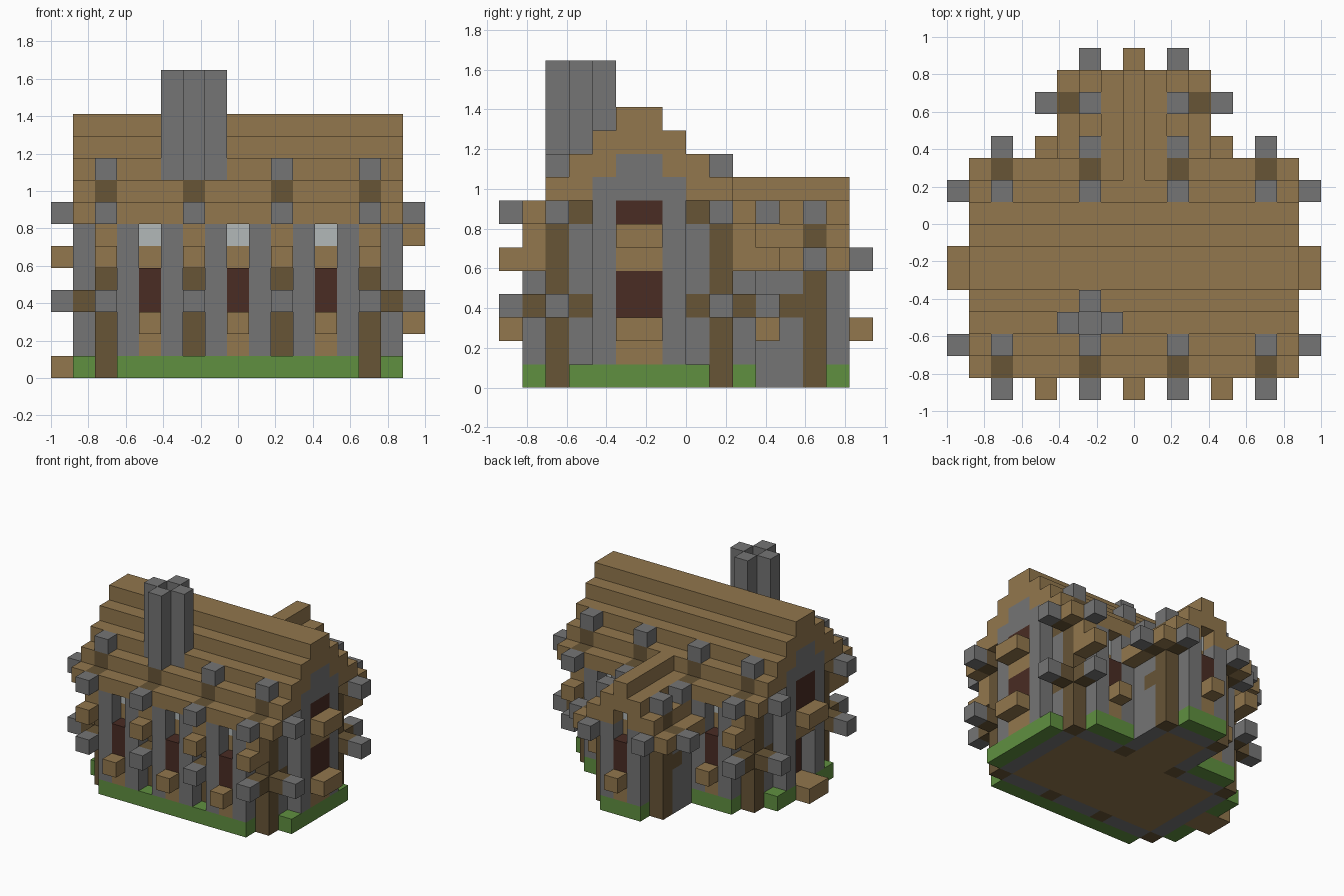
import bpy
import bmesh
from mathutils import Vector

if "Cube" in bpy.data.objects:
    bpy.data.objects.remove(bpy.data.objects["Cube"], do_unlink=True)

UNIT = 2 / 17
ORIGIN = Vector((-8.5, -8, 0))
COLOURS = {
    "plank": (0.287, 0.184, 0.074),
    "log": (0.136, 0.089, 0.037),
    "stone": (0.178, 0.178, 0.178),
    "dark_pane": (0.067, 0.025, 0.017),
    "pale_stone": (0.445, 0.479, 0.479),
    "grass": (0.117, 0.279, 0.051),
}
materials = {}
for label, rgb in COLOURS.items():
    mat = bpy.data.materials.new(label)
    mat.use_nodes = True
    mat.diffuse_color = (*rgb, 1)
    mat.node_tree.nodes["Principled BSDF"].inputs["Base Color"].default_value = (*rgb, 1)
    materials[label] = mat

cells = {}


def span(v):
    return range(v[0], v[1] + 1) if isinstance(v, tuple) else (v,)


def block(part, colour, x, y, z):
    """Fill an inclusive range of building blocks; later parts replace earlier ones."""
    for i in span(x):
        for j in span(y):
            for k in span(z):
                cells[i, j, k] = (part, colour)


# Solid walls with a plank floor
block("walls", "stone", (2, 14), (2, 9), (0, 7))
block("walls", "stone", (2, 14), (3, 8), 8)
block("walls", "stone", (2, 14), (5, 6), 9)
block("walls", "stone", (6, 10), (9, 13), (0, 5))
block("walls", "stone", (7, 9), (9, 13), (6, 7))
block("floor", "plank", (3, 13), (3, 8), 0)
block("floor", "plank", (7, 9), (9, 12), 0)

# Grass border
block("grass_border", "grass", (3, 13), 1, 0)
block("grass_border", "grass", (7, 9), 14, 0)
for x in (1, 15):
    block("grass_border", "grass", x, (3, 8), 0)
for x in ((3, 5), (11, 13)):
    block("grass_border", "grass", x, 10, 0)

# Stepped main roof, mirrored front to back
for step in range(5):
    low = 7 if step == 0 else 6 + step
    for y in (1 + step, 10 - step):
        block("main_roof", "plank", (1, 15), y, (low, 7 + step))

# Stepped rear wing roof, mirrored left to right
for step in range(4):
    low = 5 if step == 0 else 4 + step
    for x in (5 + step, 11 - step):
        block("wing_roof", "plank", x, (11, 14), (low, 5 + step))
block("wing_roof", "plank", 8, 10, 8)


def window(x, wall, out):
    """Bay with a sill, a dark pane, side piers and a pale block above."""
    face = wall + out
    for pier in (x - 1, x + 1):
        block("window_piers", "stone", pier, face, (1, 5 if face == 14 else 6))
    block("window_frames", "plank", x, face, (1, 2))
    block("window_sills", "plank", x, face + out, 2)
    block("window_panes", "dark_pane", x, face, (3, 4))
    block("window_frames", "plank", x, wall, 5)
    block("window_lintels", "pale_stone", x, wall, 6)


for x in (4, 8, 12):
    window(x, 2, -1)
for x in (4, 12):
    window(x, 9, 1)
window(8, 13, 1)

# Gable piers and upper stone
for x in (1, 15):
    for y in (4, 7):
        block("gable_piers", "stone", x, y, (1, 8))
    block("gable_tops", "stone", x, (5, 6), (8, 9))

# Gable with two windows
block("gable_frames", "plank", 15, (5, 6), (1, 6))
block("gable_panes", "dark_pane", 15, (5, 6), (3, 4))
block("gable_panes", "dark_pane", 15, (5, 6), 7)
for z in (2, 6):
    block("gable_sills", "plank", 16, (5, 6), z)

# Gable with the door
block("door_step", "plank", (0, 1), (5, 6), 0)
block("door", "dark_pane", 2, (5, 6), (1, 3))
block("gable_frames", "plank", 1, (5, 6), (4, 5))
block("gable_sills", "plank", 0, (5, 6), 5)
block("gable_panes", "dark_pane", 1, (5, 6), (6, 7))


def arm(x, y, z, dx, dy):
    """Log beam end with a stone cap."""
    block("log_beams", "log", x + dx, y + dy, z)
    block("beam_caps", "stone", x + 2 * dx, y + 2 * dy, z)


# Main posts with crossed beam ends
for x in (2, 6, 10, 14):
    for y, out in ((2, -1), (9, 1)):
        corner = x in (2, 14)
        block("posts", "log", x, y, (0, 8))
        block("post_caps", "stone", x, y, 9)
        arm(x, y, 7, 0, out)
        if corner or out < 0:
            arm(x, y, 3, 0, out)
            block("beam_planks", "plank", x, y + out, (5, 6))
            block("beam_planks", "plank", x, y + 2 * out, 5)
        if corner:
            side = -1 if x == 2 else 1
            for z in (3, 7):
                arm(x, y, z, side, 0)
                block("log_beams", "log", x, y - out, z)

# Rear wing posts
for x, side in ((6, -1), (10, 1)):
    block("posts", "log", x, 13, (0, 6))
    block("post_caps", "stone", x, 13, 7)
    arm(x, 13, 5, side, 0)
    arm(x, 13, 5, 0, 1)
    block("log_beams", "log", x, 12, 3)

# Chimney: four flues around a sunken centre
block("chimney", "stone", 6, 3, (9, 12))
for x, y in ((5, 3), (7, 3), (6, 2), (6, 4)):
    block("chimney", "stone", x, y, (9, 13))

# Turn each part into one mesh of its exposed faces
DIRECTIONS = [Vector(d) for d in ((1, 0, 0), (-1, 0, 0), (0, 1, 0),
                                  (0, -1, 0), (0, 0, 1), (0, 0, -1))]
parts = {}
for cell, (part, colour) in cells.items():
    parts.setdefault((part, colour), []).append(cell)

for (part, colour), members in parts.items():
    bm = bmesh.new()
    for cell in members:
        centre = Vector(cell) + Vector((0.5, 0.5, 0.5))
        for n in DIRECTIONS:
            if tuple(int(c + d) for c, d in zip(cell, n)) in cells:
                continue
            u = Vector((n.y, n.z, n.x))
            v = n.cross(u)
            corners = [centre + (n + a * u + b * v) / 2
                       for a, b in ((-1, -1), (1, -1), (1, 1), (-1, 1))]
            bm.faces.new([bm.verts.new((p + ORIGIN) * UNIT) for p in corners])
    bmesh.ops.remove_doubles(bm, verts=bm.verts, dist=0.001)
    mesh = bpy.data.meshes.new(part)
    bm.to_mesh(mesh)
    bm.free()
    mesh.materials.append(materials[colour])
    obj = bpy.data.objects.new(part, mesh)
    bpy.context.collection.objects.link(obj)
